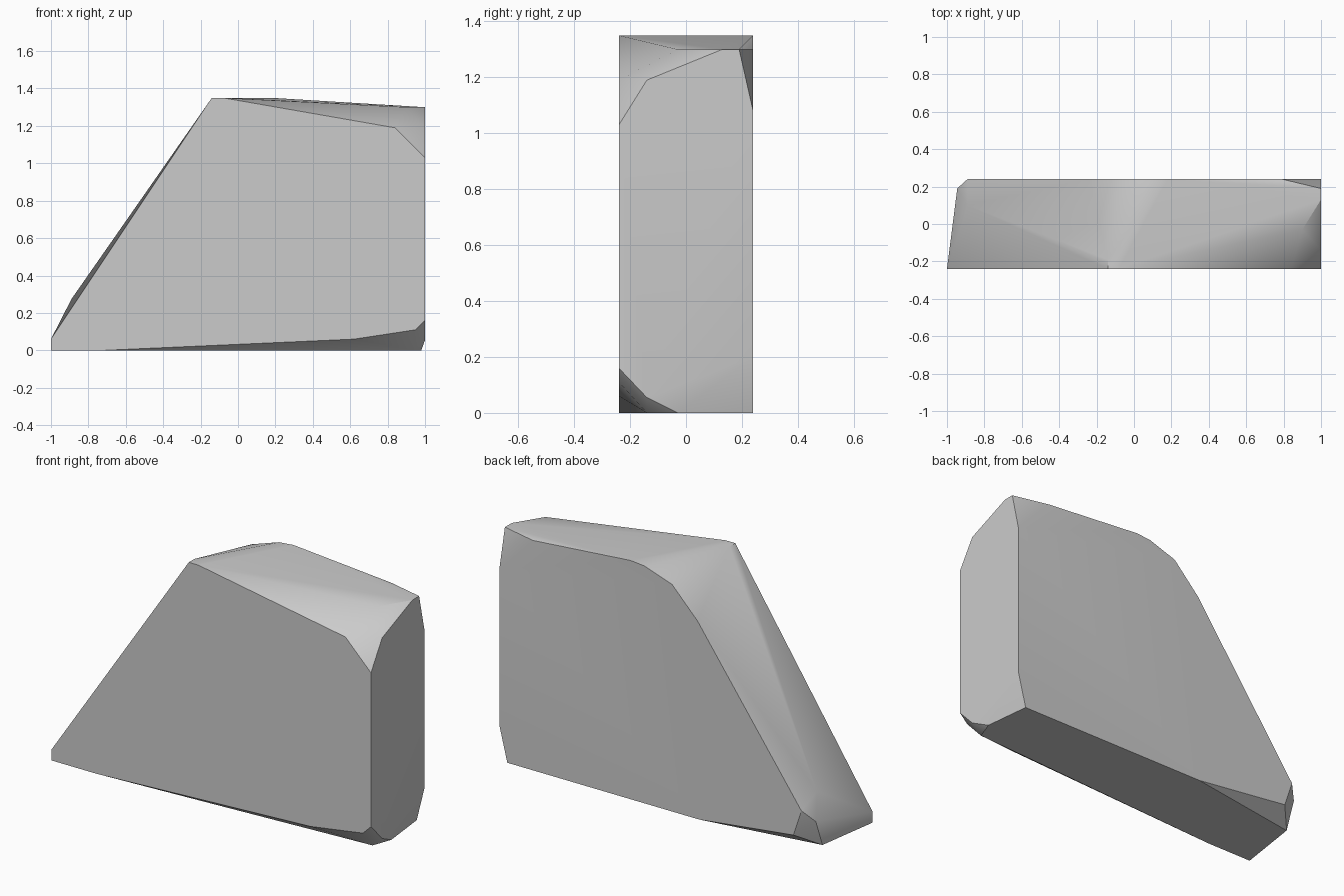
import bpy
import bmesh
import math

# Remove the default cube only
default_cube = bpy.data.objects.get("Cube")
if default_cube:
    bpy.data.objects.remove(default_cube, do_unlink=True)


def make_material(name, colour):
    material = bpy.data.materials.new(name)
    material.use_nodes = True
    material.diffuse_color = colour
    shader = material.node_tree.nodes["Principled BSDF"]
    shader.inputs["Base Color"].default_value = colour
    return material


def hull_object(name, points, material, smooth_angle):
    """Wrap a convex solid around the points and merge its coplanar faces."""
    bm = bmesh.new()
    for point in points:
        bm.verts.new(point)
    result = bmesh.ops.convex_hull(bm, input=bm.verts[:])
    unused = [g for g in set(result["geom_interior"] + result["geom_unused"])
              if isinstance(g, bmesh.types.BMVert)]
    bmesh.ops.delete(bm, geom=unused, context="VERTS")
    bmesh.ops.dissolve_limit(bm, angle_limit=math.radians(1),
                             verts=bm.verts[:], edges=bm.edges[:])
    bmesh.ops.recalc_face_normals(bm, faces=bm.faces[:])
    mesh = bpy.data.meshes.new(name)
    bm.to_mesh(mesh)
    bm.free()
    mesh.materials.append(material)
    obj = bpy.data.objects.new(name, mesh)
    bpy.context.collection.objects.link(obj)
    bpy.ops.object.select_all(action="DESELECT")
    obj.select_set(True)
    bpy.context.view_layer.objects.active = obj
    bpy.ops.object.shade_smooth_by_angle(angle=smooth_angle)
    return obj


half_depth = 0.24
height = 1.35

# Flat front face outline (x, z)
front_profile = [(-1, 0), (-1, 0.06), (-0.14, height), (-0.08, height),
                 (0.84, 1.19), (1, 1.03), (1, 0.16), (0.95, 0.11),
                 (0.62, 0.06), (-0.72, 0)]

# Flat back face outline (x, z)
back_profile = [(-0.89, 0.22), (-0.24, 1.12), (-0.08, 1.285), (0.09, 1.342),
                (0.18, height), (0.79, 1.3), (1, 1.08), (1, 0.2),
                (0.95, 0), (-0.25, 0), (-0.84, 0.07)]

# Corners of the tall side face (y, z)
side_profile = [(-0.14, 1.19), (0.13, 1.3), (0.19, 1.3), (-0.14, 0.055)]

# Corners of the underside (x, y)
base_profile = [(0.94, -0.14), (0.98, -0.03), (-0.945, 0.13)]

# Worn points on the crest and on the sloping end
worn_points = [(-0.14, -0.19, height), (0.9, -0.03, 1.3),
               (-0.945, 0.19, 0.155), (-0.89, 0.1, 0.275)]

points = [(x, -half_depth, z) for x, z in front_profile]
points += [(x, half_depth, z) for x, z in back_profile]
points += [(1, y, z) for y, z in side_profile]
points += [(x, y, 0) for x, y in base_profile]
points += worn_points

stone_grey = make_material("stone grey", (0.6, 0.6, 0.6, 1))
hull_object("stone_slab", points, stone_grey, math.radians(30))
